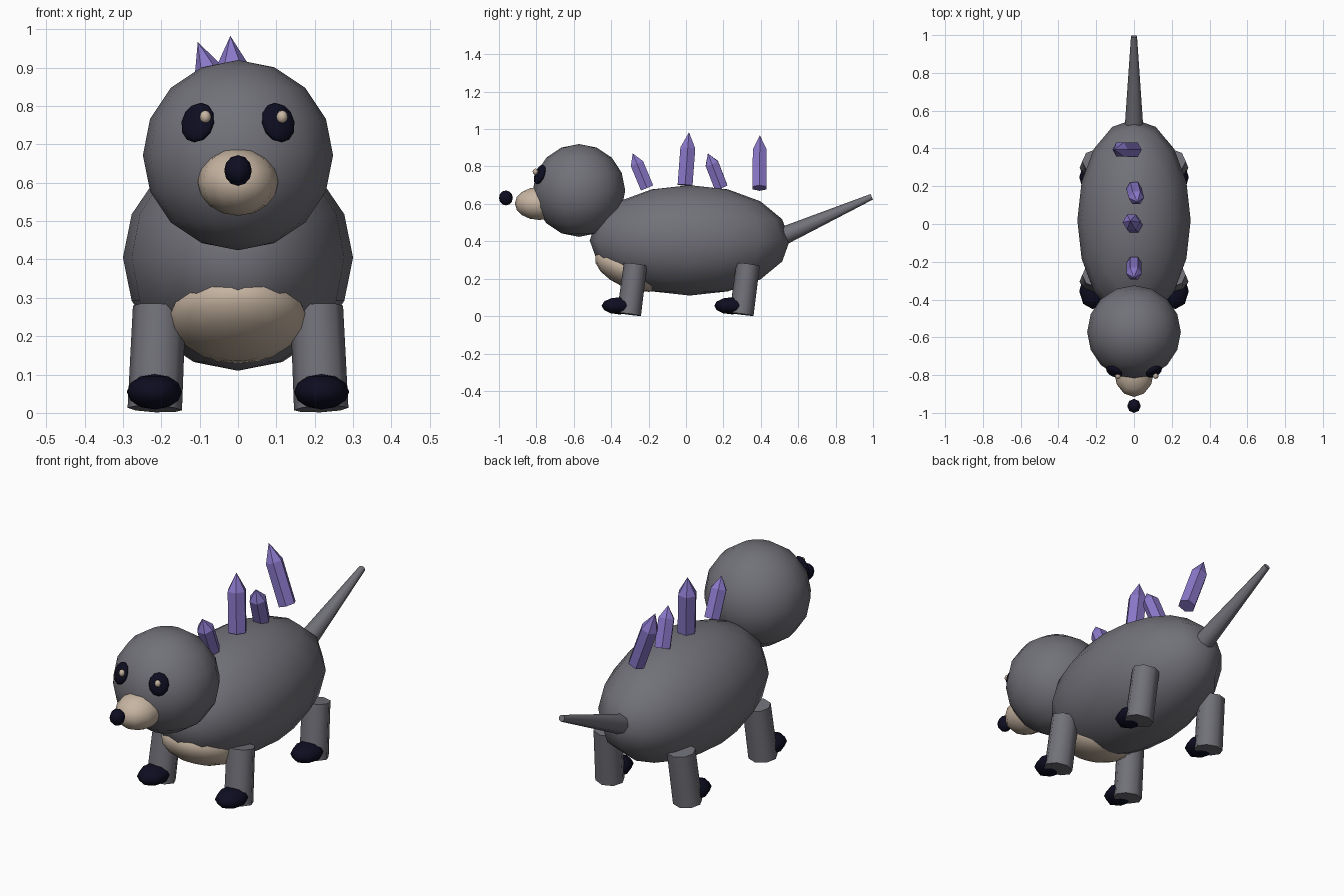
import bpy, bmesh, math
from mathutils import Vector, Matrix, Euler

if "Cube" in bpy.data.objects:
    bpy.data.objects.remove(bpy.data.objects["Cube"])


def material(name, rgb):
    m = bpy.data.materials.new(name)
    m.diffuse_color = (*rgb, 1)
    m.use_nodes = True
    m.node_tree.nodes["Principled BSDF"].inputs["Base Color"].default_value = m.diffuse_color
    return m


GREY = material("grey fur", (0.165, 0.165, 0.19))
TAN = material("tan fur", (0.57, 0.46, 0.36))
DARK = material("dark navy", (0.004, 0.004, 0.015))
PURPLE = material("purple crystal", (0.25, 0.185, 0.58))


def finish(name, bm, mat, smooth=50):
    me = bpy.data.meshes.new(name)
    bmesh.ops.recalc_face_normals(bm, faces=bm.faces)
    bm.to_mesh(me)
    bm.free()
    me.materials.append(mat)
    if smooth:
        me.shade_smooth()
        me.set_sharp_from_angle(angle=math.radians(smooth))
    ob = bpy.data.objects.new(name, me)
    bpy.context.collection.objects.link(ob)
    return ob


def ellipsoid(name, mat, centre, radii, rot=Matrix(), seg=16, rings=8, smooth=80):
    bm = bmesh.new()
    bmesh.ops.create_uvsphere(bm, u_segments=seg, v_segments=rings, radius=1)
    bm.transform(Matrix.Translation(centre) @ rot @ Matrix.Diagonal((*radii, 1)))
    return finish(name, bm, mat, smooth)


def rod_matrix(a, b):
    """Moves a rod standing on the origin so that it runs from a towards b."""
    d = Vector(b) - Vector(a)
    turn = Vector((0, 0, 1)).rotation_difference(d).to_matrix().to_4x4()
    return Matrix.Translation(a) @ turn, d.length


def rod(name, mat, a, b, r1, r2, seg=8, squash=1.0):
    m, length = rod_matrix(a, b)
    bm = bmesh.new()
    bmesh.ops.create_cone(bm, cap_ends=True, segments=seg, radius1=r1, radius2=r2, depth=length)
    bm.transform(m @ Matrix.Translation((0, 0, length / 2)) @ Matrix.Diagonal((1, squash, 1, 1)))
    return finish(name, bm, mat)


def crystal(name, a, b, r, shoulder=0.7):
    # six-sided prism with a pointed top
    m, length = rod_matrix(a, b)
    bm = bmesh.new()
    rings = []
    for z in (0, length * shoulder):
        rings.append([bm.verts.new((r * math.cos(i * math.pi / 3), r * math.sin(i * math.pi / 3), z))
                      for i in range(6)])
    tip = bm.verts.new((0, 0, length))
    bm.faces.new(rings[0])
    for i in range(6):
        j = (i + 1) % 6
        bm.faces.new((rings[0][i], rings[0][j], rings[1][j], rings[1][i]))
        bm.faces.new((rings[1][i], rings[1][j], tip))
    bm.transform(m)
    return finish(name, bm, PURPLE, 0)


# body, chest patch and head
ellipsoid("body", GREY, (0, 0.02, 0.405), (0.30, 0.535, 0.295))
ellipsoid("chest_patch", TAN, (0, -0.30, 0.25), (0.18, 0.20, 0.10),
          Euler((-0.4, 0, 0)).to_matrix().to_4x4())
HEAD = Vector((0, -0.572, 0.672))
ellipsoid("head", GREY, HEAD, (0.248, 0.247, 0.248))

# muzzle and nose
ellipsoid("muzzle", TAN, (0, -0.785, 0.602), (0.105, 0.13, 0.088), seg=12)
ellipsoid("nose", DARK, (0, -0.963, 0.632), (0.036, 0.037, 0.04), seg=8, rings=6)

# tail
rod("tail", GREY, (0, 0.53, 0.433), (0, 0.993, 0.638), 0.048, 0.016)

for side, s in (("left", 1), ("right", -1)):
    # eyes lie on the head surface, with a small highlight
    eye = Vector((s * 0.105, -0.782, 0.757))
    turn = (eye - HEAD).to_track_quat('Z', 'Y').to_matrix().to_4x4()
    ellipsoid("eye_" + side, DARK, eye, (0.047, 0.055, 0.02), turn, seg=12)
    ellipsoid("eye_highlight_" + side, TAN, (s * 0.10 + 0.015, -0.805, 0.772),
              (0.015, 0.015, 0.017), seg=8, rings=6)
    # legs lean slightly, each with a paw
    for end, y in (("front", -0.305), ("back", 0.297)):
        rod(f"{end}_leg_{side}", GREY, (s * 0.217, y, 0.01), (s * 0.205, y + 0.035, 0.277),
            0.071, 0.069, squash=0.91)
        ellipsoid(f"{end}_paw_{side}", DARK, (s * 0.218, y - 0.05, 0.055),
                  (0.072, 0.096, 0.046), seg=8, rings=6)

# back crystals: base, tip, radius
for i, (a, b, r) in enumerate([
        ((0, -0.208, 0.685), (0, -0.285, 0.87), 0.041),
        ((0, -0.005, 0.70), (-0.02, 0.016, 0.983), 0.046),
        ((0, 0.188, 0.687), (0.018, 0.117, 0.87), 0.041),
        ((0, 0.393, 0.685), (-0.105, 0.395, 0.967), 0.043)]):
    crystal(f"crystal_{i + 1}", a, b, r)
